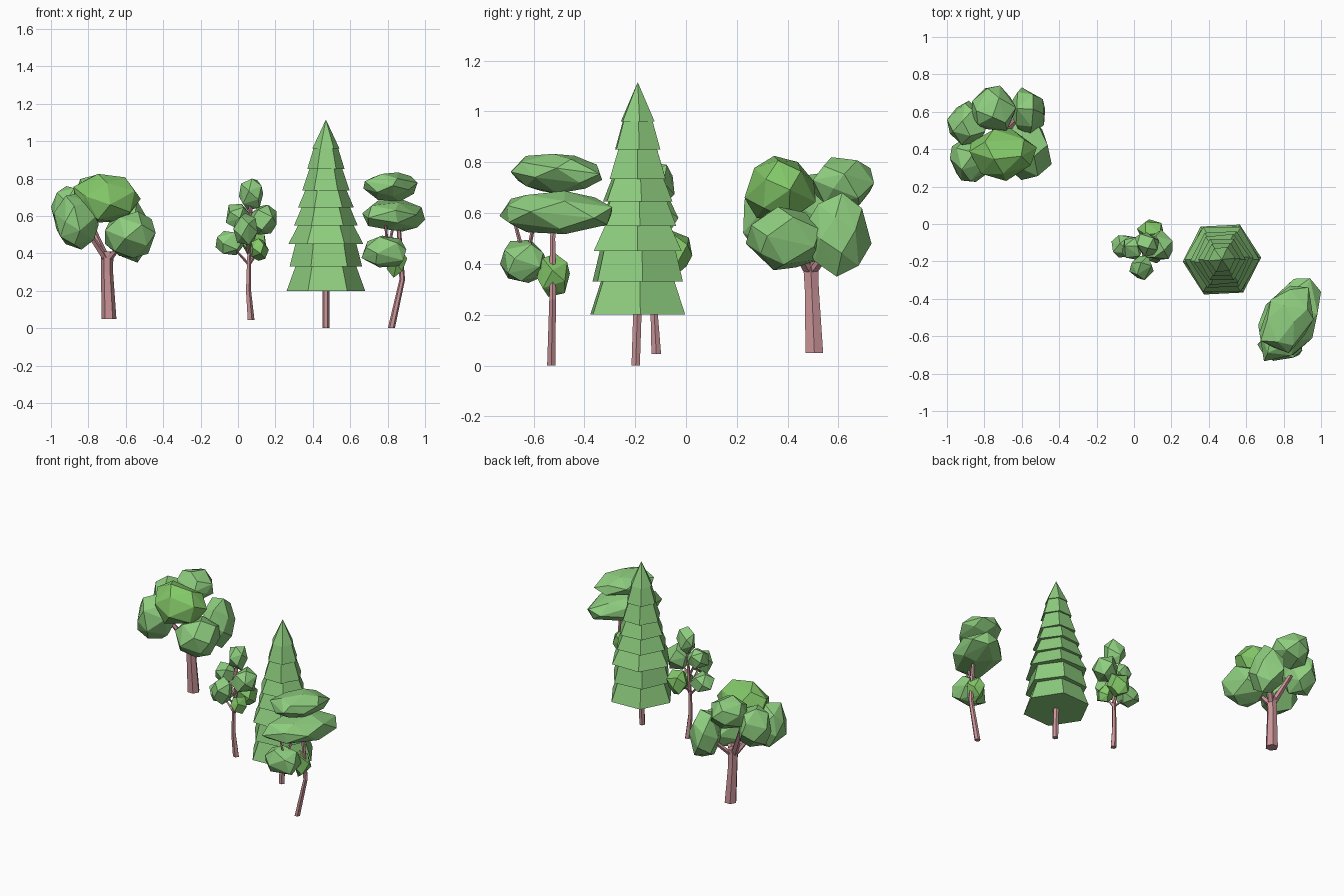
import bpy, bmesh, math, random
from mathutils import Vector

if "Cube" in bpy.data.objects:
    bpy.data.objects.remove(bpy.data.objects["Cube"])


def material(name, col):
    m = bpy.data.materials.new(name)
    m.diffuse_color = (*col, 1)
    m.use_nodes = True
    m.node_tree.nodes["Principled BSDF"].inputs["Base Color"].default_value = m.diffuse_color
    return m


LEAF = material("leaf green", (0.27, 0.61, 0.21))
FRESH = material("fresh leaf green", (0.23, 0.58, 0.14))
BARK = material("pink bark", (0.60, 0.30, 0.32))


def finish(bm, name, mat):
    bmesh.ops.recalc_face_normals(bm, faces=bm.faces)
    me = bpy.data.meshes.new(name)
    bm.to_mesh(me)
    bm.free()
    me.materials.append(mat)
    ob = bpy.data.objects.new(name, me)
    bpy.context.collection.objects.link(ob)
    return ob


def clump(name, center, size, n=18, seed=0, shear=0.0, mat=LEAF):
    """Faceted leaf clump: hull of scattered sphere points fitted to a box (half sizes)."""
    rng = random.Random(seed)
    pts = []
    for i in range(n):
        z = 1 - 2 * (i + 0.5) / n
        a = i * 2.39996 + rng.uniform(-0.25, 0.25) + seed
        r = math.sqrt(1 - z * z)
        p = Vector((r * math.cos(a), r * math.sin(a), z)) * rng.uniform(0.93, 1.07)
        p.x += shear * p.y
        pts.append(p)
    lo = [min(p[k] for p in pts) for k in range(3)]
    hi = [max(p[k] for p in pts) for k in range(3)]
    bm = bmesh.new()
    for p in pts:
        bm.verts.new([center[k] + size[k] * (2 * (p[k] - lo[k]) / (hi[k] - lo[k]) - 1)
                      for k in range(3)])
    res = bmesh.ops.convex_hull(bm, input=bm.verts)
    loose = [v for v in bm.verts if not v.link_faces]
    bmesh.ops.delete(bm, geom=loose, context='VERTS')
    return finish(bm, name, mat)


def loft(name, path, sides, mat, turn=0.0):
    """Capped horizontal polygon rings along (x, y, z, radius) points."""
    bm = bmesh.new()
    rings = []
    for x, y, z, r in path:
        rings.append([bm.verts.new((x + r * math.cos(turn + math.tau * i / sides),
                                    y + r * math.sin(turn + math.tau * i / sides), z))
                      for i in range(sides)])
    for a, b in zip(rings, rings[1:]):
        for i in range(sides):
            j = (i + 1) % sides
            bm.faces.new((a[i], a[j], b[j], b[i]))
    bm.faces.new(rings[0][::-1])
    bm.faces.new(rings[-1])
    return finish(bm, name, mat)


# Broad round tree
loft("round_tree_trunk", [(-0.69, 0.505, 0.05, 0.04), (-0.70, 0.495, 0.30, 0.032),
                          (-0.70, 0.49, 0.41, 0.034)], 6, BARK)
for i, (x, y, z) in enumerate([(-0.82, 0.42, 0.54), (-0.60, 0.42, 0.48),
                               (-0.60, 0.58, 0.48), (-0.80, 0.55, 0.58)]):
    loft(f"round_tree_branch_{i}", [(-0.70, 0.49, 0.36, 0.024), (x, y, z, 0.016)], 5, BARK)
for i, (c, s, m) in enumerate([
        ((-0.70, 0.37, 0.695), (0.18, 0.14, 0.13), FRESH),
        ((-0.75, 0.62, 0.715), (0.12, 0.12, 0.105), LEAF),
        ((-0.575, 0.39, 0.50), (0.135, 0.155, 0.125), LEAF),
        ((-0.575, 0.60, 0.515), (0.10, 0.13, 0.165), LEAF),
        ((-0.865, 0.35, 0.57), (0.12, 0.125, 0.15), LEAF),
        ((-0.895, 0.54, 0.63), (0.105, 0.12, 0.13), LEAF)]):
    clump(f"round_tree_leaves_{i}", c, s, 19, 10 + i, 0, m)

# Small slender tree
loft("small_tree_trunk", [(0.068, -0.117, 0.045, 0.02), (0.055, -0.125, 0.20, 0.015),
                          (0.058, -0.125, 0.36, 0.012), (0.07, -0.11, 0.66, 0.008)], 5, BARK)
for i, (c, s, m, z0) in enumerate([
        ((0.07, -0.11, 0.715), (0.065, 0.065, 0.085), LEAF, 0.58),
        ((0.135, -0.11, 0.58), (0.072, 0.08, 0.08), LEAF, 0.46),
        ((0.00, -0.13, 0.60), (0.065, 0.06, 0.065), LEAF, 0.48),
        ((0.04, -0.235, 0.53), (0.065, 0.065, 0.085), LEAF, 0.40),
        ((-0.045, -0.12, 0.455), (0.075, 0.06, 0.065), LEAF, 0.34),
        ((0.085, -0.04, 0.45), (0.07, 0.065, 0.08), FRESH, 0.36),
        ((0.115, -0.15, 0.42), (0.05, 0.06, 0.06), FRESH, 0.34)]):
    clump(f"small_tree_leaves_{i}", c, s, 13, 30 + i, 0, m)
    loft(f"small_tree_branch_{i}", [(0.058, -0.125, z0, 0.010), (*c, 0.006)], 4, BARK)

# Tiered pine: stacked six-sided skirts, tip last
PX, PY = 0.47, -0.19
loft("pine_trunk", [(PX, PY - 0.008, 0, 0.019), (PX, PY, 0.25, 0.019)], 6, BARK)
tiers = [(0.20, 0.21), (0.33, 0.195), (0.45, 0.20), (0.55, 0.17),
         (0.645, 0.15), (0.735, 0.127), (0.85, 0.10), (0.96, 0.073)]
for i, (z, r) in enumerate(tiers):
    last = i == len(tiers) - 1
    top_z = 1.113 if last else tiers[i + 1][0] + 0.03
    top_r = 0.001 if last else tiers[i + 1][1] * 0.78
    loft(f"pine_tier_{i}", [(PX, PY, z, r), (PX, PY, top_z, top_r)], 6, LEAF,
         0.05 + 0.06 * math.sin(2.1 * i))

# Leaning tree with flat layered clumps
loft("layered_tree_trunk", [(0.82, -0.53, 0, 0.019), (0.878, -0.525, 0.26, 0.015),
                            (0.862, -0.525, 0.50, 0.012), (0.84, -0.51, 0.74, 0.009)], 6, BARK)
for i, (x, y, z) in enumerate([(0.80, -0.62, 0.40), (0.79, -0.67, 0.55), (0.83, -0.60, 0.55)]):
    a = (0.872, -0.525, 0.30, 0.010) if i == 0 else (0.80, -0.63, 0.40, 0.009)
    loft(f"layered_tree_branch_{i}", [a, (x, y, z, 0.007)], 4, BARK)
for i, (c, s, n, k, m) in enumerate([
        ((0.815, -0.51, 0.755), (0.145, 0.18, 0.078), 22, 0.35, LEAF),
        ((0.832, -0.512, 0.602), (0.168, 0.222, 0.085), 22, 0.45, LEAF),
        ((0.78, -0.64, 0.41), (0.12, 0.092, 0.085), 17, 0, LEAF),
        ((0.85, -0.522, 0.355), (0.055, 0.065, 0.085), 12, 0, FRESH)]):
    clump(f"layered_tree_leaves_{i}", c, s, n, 50 + i, k, m)
